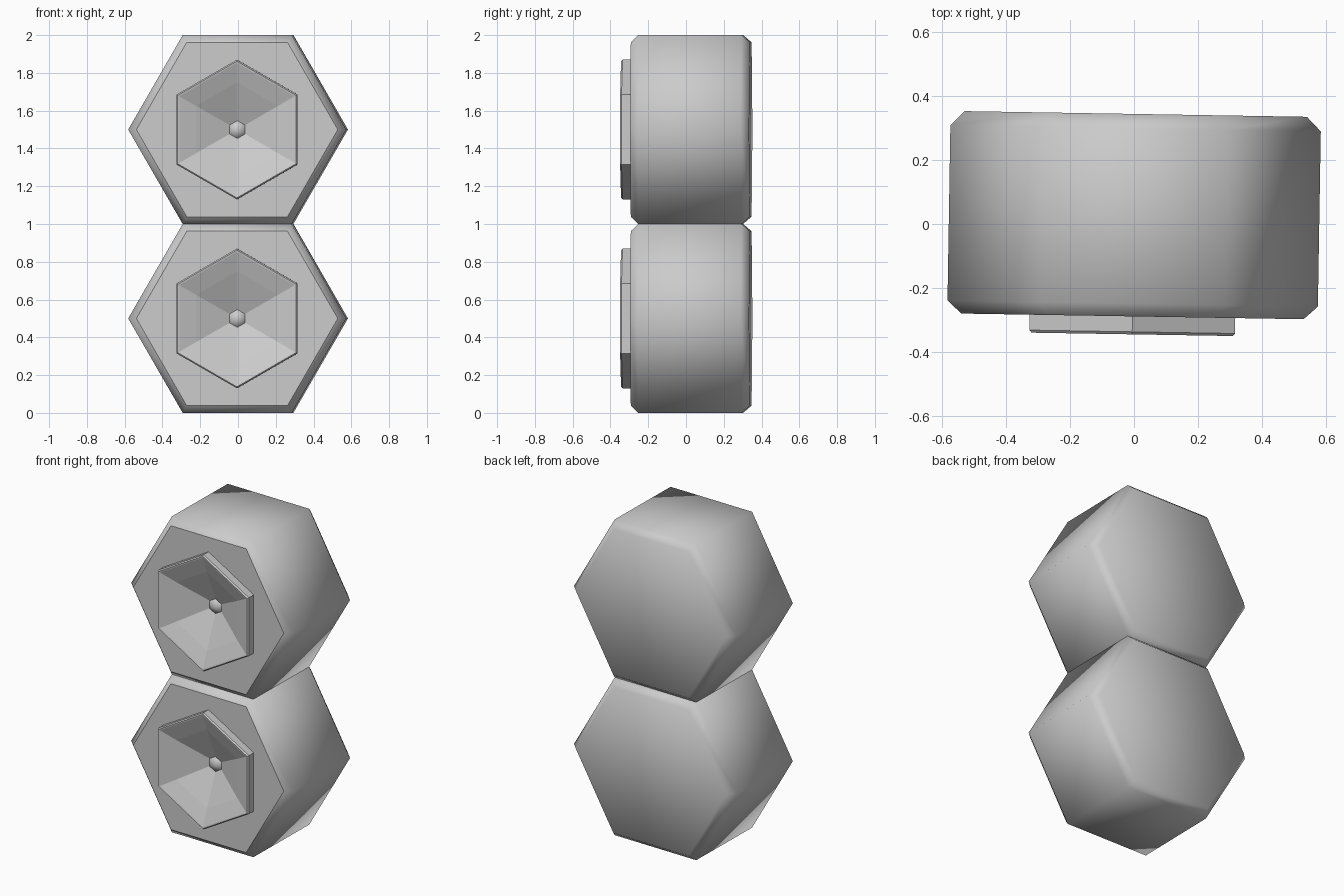
import bpy, bmesh, math

if "Cube" in bpy.data.objects:
    bpy.data.objects.remove(bpy.data.objects["Cube"])

TILT = math.radians(-0.95)      # the whole stack is turned very slightly about z
R = 0.5 / math.cos(math.pi / 6)  # hexagon corner radius


def loft(bm, profile, phase):
    """Hexagonal rings of (radius, y) about the y axis, joined in order."""
    rings = []
    for r, y in profile:
        if r == 0:
            rings.append([bm.verts.new((0, y, 0))] * 6)
        else:
            rings.append([bm.verts.new((r * math.cos(phase + k * math.pi / 3), y,
                                        r * math.sin(phase + k * math.pi / 3)))
                          for k in range(6)])
    for a, b in zip(rings, rings[1:]):
        for k in range(6):
            j = (k + 1) % 6
            # dict.fromkeys drops the repeated vertex at a pole
            bm.faces.new(list(dict.fromkeys([a[k], b[k], b[j], a[j]])))
    return rings


def loop_edges(bm, ring):
    pairs = [(ring[k], ring[(k + 1) % 6]) for k in range(6)]
    return [bm.edges.get(p) or bm.edges.new(p) for p in pairs]


def finish(bm, name, z):
    me = bpy.data.meshes.new(name)
    bm.to_mesh(me)
    bm.free()
    ob = bpy.data.objects.new(name, me)
    bpy.context.collection.objects.link(ob)
    ob.location.z = z
    ob.rotation_euler.z = TILT
    return ob


def make_cell(tag, z):
    # Chamfered hexagonal block, front cap pierced by a turned hexagon
    bm = bmesh.new()
    rings = loft(bm, [(R - 0.044, 0.343), (R, 0.298), (R, -0.248), (R - 0.044, -0.288)], 0)
    bm.faces.new(rings[0])
    for f in bm.faces:
        f.smooth = True
    hole = [bm.verts.new((0.37 * math.cos(math.radians(30 + 60 * k)), -0.288,
                          0.37 * math.sin(math.radians(30 + 60 * k)))) for k in range(6)]
    bmesh.ops.triangle_fill(bm, edges=loop_edges(bm, rings[-1]) + loop_edges(bm, hole),
                            use_beauty=True, normal=(0, -1, 0))
    bmesh.ops.recalc_face_normals(bm, faces=bm.faces[:])
    # the open block must face outward: the back cap looks to +y
    bm.normal_update()
    back = max(bm.faces, key=lambda f: f.calc_center_median().y)
    if back.normal.y < 0:
        bmesh.ops.reverse_faces(bm, faces=bm.faces[:])
    finish(bm, "hex_block_" + tag, z)

    # Raised rim with a sunken faceted bowl
    bm = bmesh.new()
    loft(bm, [(0.37, -0.288), (0.37, -0.336), (0.362, -0.344), (0.352, -0.342),
              (0.25, -0.305), (0, -0.2)], math.pi / 6)
    bm.normal_update()
    centre = min(bm.faces, key=lambda f: f.calc_center_median().xz.length)
    if centre.normal.y > 0:
        bmesh.ops.reverse_faces(bm, faces=bm.faces[:])
    finish(bm, "rim_and_bowl_" + tag, z)

    # Small six-sided bead in the middle of the bowl
    bm = bmesh.new()
    loft(bm, [(0, -0.11), (0.045, -0.13), (0.068, -0.18), (0.045, -0.224), (0, -0.242)],
         math.pi / 6)
    for f in bm.faces:
        f.smooth = True
    bmesh.ops.recalc_face_normals(bm, faces=bm.faces[:])
    finish(bm, "bead_" + tag, z)


make_cell("lower", 0.5)
make_cell("upper", 1.5)
